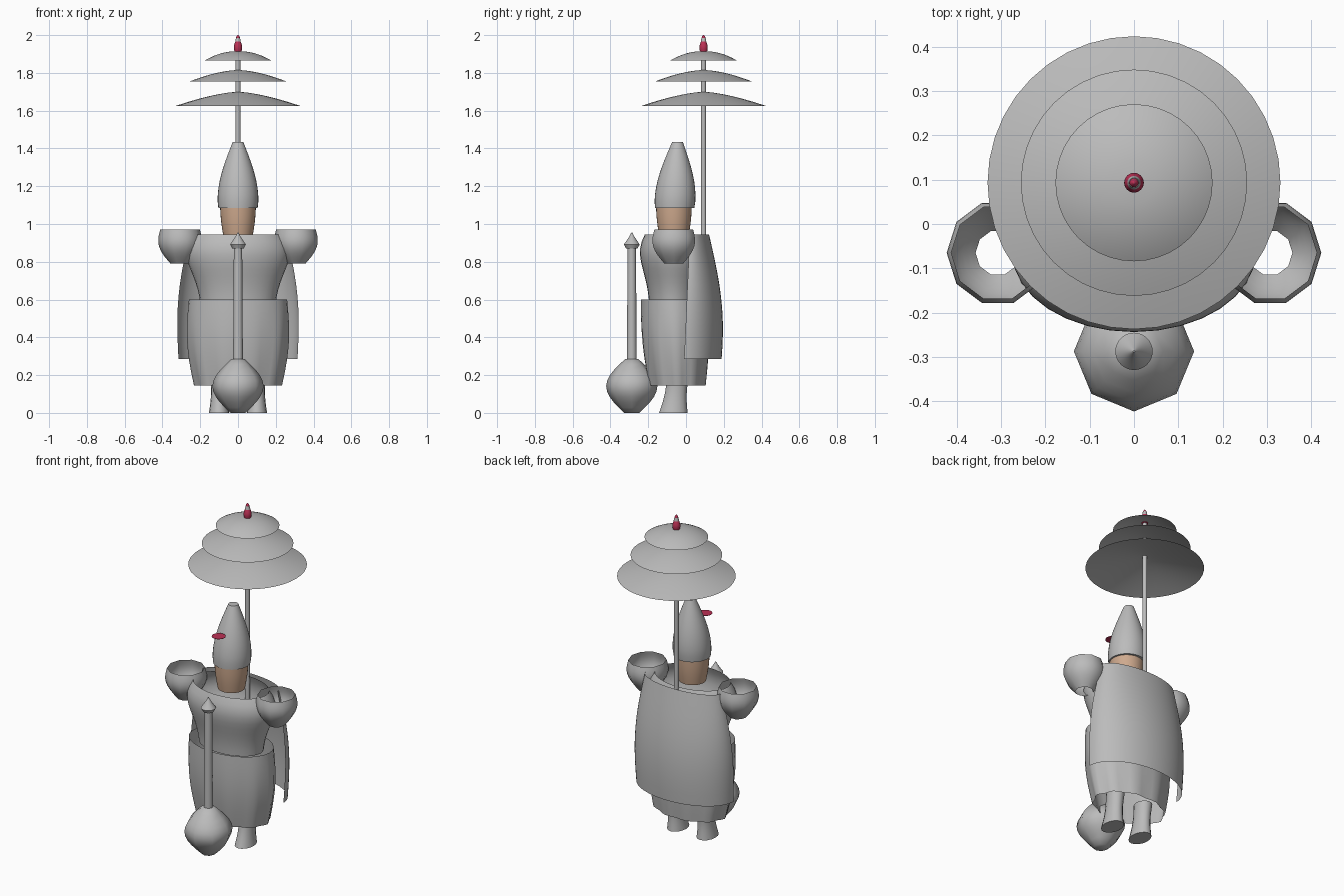
import bpy, bmesh, math
from math import sin, cos, pi

default_cube = bpy.data.objects.get("Cube")
if default_cube:
    bpy.data.objects.remove(default_cube, do_unlink=True)


def material(name, red, green, blue):
    mat = bpy.data.materials.new(name)
    mat.use_nodes = True
    mat.diffuse_color = (red, green, blue, 1)
    shader = mat.node_tree.nodes["Principled BSDF"]
    shader.inputs["Base Color"].default_value = mat.diffuse_color
    return mat


GREY = material("stone grey", 0.5, 0.5, 0.5)
SKIN = material("skin", 0.62, 0.4, 0.27)
CRIMSON = material("crimson", 0.5, 0.03, 0.09)


def swell(start, end, bulge=0, skew=1):
    """Radius rule from bottom to top, with a bulge that skew moves upward."""
    return lambda t: start + (end - start) * t + bulge * sin(pi * t ** skew)


def shell(name, mat, bottom, top, radius, x=0, y=0, lean=0, depth=1, flatten=0,
          sides=32, steps=10, sweep=2 * pi, scallop=0, cap_bottom=False, cap_top=False):
    """Stack elliptical rings whose width follows the radius rule."""
    closed = sweep == 2 * pi
    count = sides if closed else sides + 1
    mesh = bmesh.new()
    rings = []
    for step in range(steps + 1):
        t = step / steps
        ring = []
        for i in range(count):
            angle = sweep * i / sides
            width = radius(t) * (1 + scallop * (1 - t) * cos(10 * angle))
            reach = width * (depth - flatten * t * t)
            ring.append(mesh.verts.new((x + width * cos(angle),
                                        y + lean * t + reach * sin(angle),
                                        bottom + (top - bottom) * t)))
        rings.append(ring)
    for low, high in zip(rings, rings[1:]):
        for i in range(sides):
            following = (i + 1) % count
            mesh.faces.new((low[i], low[following], high[following], high[i]))
    if cap_bottom:
        mesh.faces.new(reversed(rings[0]))
    if cap_top:
        mesh.faces.new(rings[-1])
    data = bpy.data.meshes.new(name)
    mesh.to_mesh(data)
    mesh.free()
    data.materials.append(mat)
    part = bpy.data.objects.new(name, data)
    bpy.context.collection.objects.link(part)
    bpy.ops.object.select_all(action="DESELECT")
    part.select_set(True)
    bpy.context.view_layer.objects.active = part
    bpy.ops.object.shade_smooth_by_angle(angle=math.radians(50))


def solid(name, mat, bottom, top, radius, **options):
    """Shell closed at both ends."""
    shell(name, mat, bottom, top, radius, cap_bottom=True, cap_top=True, **options)


# Robe: open chest above a gently scalloped skirt
shell("chest", GREY, 0.58, 0.945, swell(0.2, 0.235, bulge=0.05, skew=2),
      y=-0.065, depth=0.65)
shell("skirt", GREY, 0.145, 0.6, swell(0.225, 0.26, bulge=0.022),
      y=-0.045, lean=-0.02, depth=0.67, sides=40, scallop=0.035)

# Cape: half shell wrapped around the back
shell("cape", GREY, 0.285, 0.945, swell(0.315, 0.255, bulge=0.03),
      y=-0.01, lean=0.03, depth=0.63, flatten=0.23, sweep=pi)

# Head, tall hat and the disc in front of it
solid("face", SKIN, 0.93, 1.1, swell(0.076, 0.095, bulge=0.004), y=-0.064)
solid("hat", GREY, 1.085, 1.435, swell(0.104, 0.028, bulge=0.024, skew=0.8),
      y=-0.06, lean=0.015)
solid("hat_disc", CRIMSON, 1.29, 1.292, swell(0.039, 0.039), y=-0.187, steps=1)

# Shoulder cups and feet, mirrored across the middle
for label, mirror in (("left", 1), ("right", -1)):
    shell(label + "_shoulder", GREY, 0.79, 0.97, swell(0.05, 0.105, bulge=0.033),
          x=mirror * 0.307, y=-0.065, depth=1.03, sides=10)
    shell(label + "_foot", GREY, 0, 0.2, swell(0.054, 0.048, bulge=-0.008),
          x=mirror * 0.1, y=-0.067, lean=0.025, depth=1.4, flatten=0.2,
          sides=16, cap_bottom=True)

# Mace standing head down in front
MACE = -0.287
solid("mace_head", GREY, 0, 0.285, swell(0.04, 0.035, bulge=0.098), y=MACE, sides=8)
solid("mace_handle", GREY, 0.26, 0.89, swell(0.026, 0.022), y=MACE, sides=16, steps=1)
solid("mace_collar", GREY, 0.87, 0.892, swell(0.03, 0.042), y=MACE, steps=1)
solid("mace_point", GREY, 0.892, 0.955, swell(0.042, 0.002, bulge=-0.002), y=MACE)

# Parasol pole with three open canopies
POLE = 0.093
solid("parasol_pole", GREY, 0.75, 1.92, swell(0.014, 0.013), y=POLE, sides=16, steps=1)


def canopy(name, rim, apex, size, curve):
    shell(name, GREY, rim, apex, lambda t: max(size * (1 - t) ** curve, 0.01),
          y=POLE, sides=40, steps=16, cap_top=True)


canopy("lower_canopy", rim=1.625, apex=1.7, size=0.33, curve=0.67)
canopy("middle_canopy", rim=1.755, apex=1.815, size=0.255, curve=0.6)
canopy("upper_canopy", rim=1.865, apex=1.915, size=0.177, curve=0.47)

# Finial
solid("finial_bulb", CRIMSON, 1.91, 1.965, swell(0.018, 0.014, bulge=0.006), y=POLE)
solid("finial_collar", GREY, 1.965, 1.985, swell(0.015, 0.011), y=POLE, steps=1)
solid("finial_tip", CRIMSON, 1.985, 2, swell(0.01, 0.002, bulge=0.002), y=POLE)
